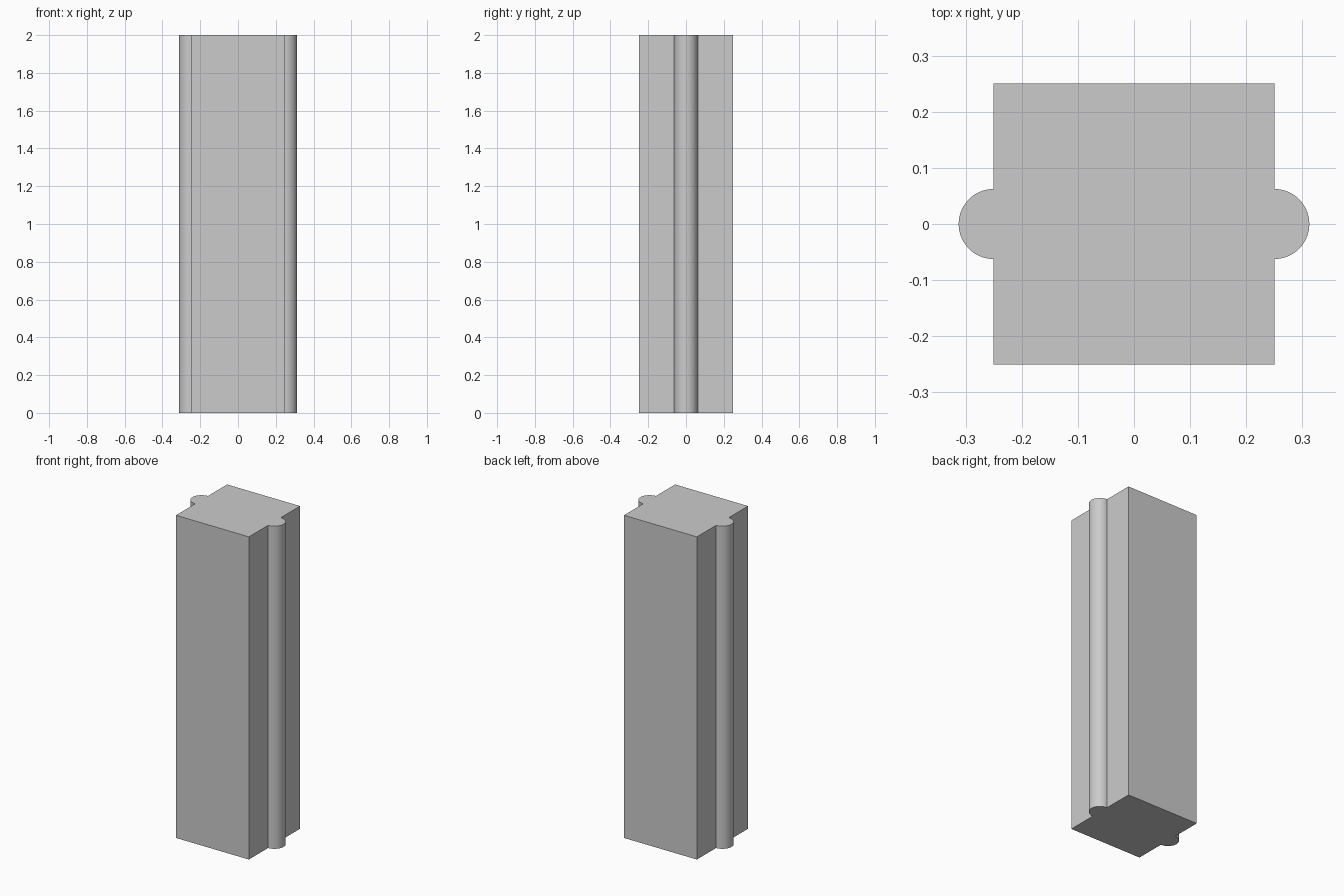
import bpy, bmesh
from math import sin, cos, pi

if "Cube" in bpy.data.objects:
    bpy.data.objects.remove(bpy.data.objects["Cube"])

HALF, RADIUS, HEIGHT, STEPS = 0.25, 0.0625, 2.0, 32


def half_outline(sign):
    # One side of the cross-section: corner, half-round rib, corner
    rib = [(HALF + RADIUS * cos(a), RADIUS * sin(a))
           for a in (-pi / 2 + pi * i / STEPS for i in range(STEPS + 1))]
    points = [(HALF, -HALF)] + rib + [(HALF, HALF)]
    return [(sign * x, sign * y) for x, y in points]


# Square post with a half-round rib down two opposite sides
bm = bmesh.new()
base = bm.faces.new([bm.verts.new((x, y, 0)) for s in (1, -1) for x, y in half_outline(s)])
extruded = bmesh.ops.extrude_face_region(bm, geom=[base], use_keep_orig=True)
top = [v for v in extruded["geom"] if isinstance(v, bmesh.types.BMVert)]
bmesh.ops.translate(bm, verts=top, vec=(0, 0, HEIGHT))
bmesh.ops.recalc_face_normals(bm, faces=bm.faces)

mesh = bpy.data.meshes.new("ribbed_post")
bm.to_mesh(mesh)
bm.free()
post = bpy.data.objects.new("ribbed_post", mesh)
bpy.context.collection.objects.link(post)

# Smooth the ribs, keep the corners sharp
bpy.context.view_layer.objects.active = post
post.select_set(True)
bpy.ops.object.shade_smooth_by_angle(angle=pi / 6)
